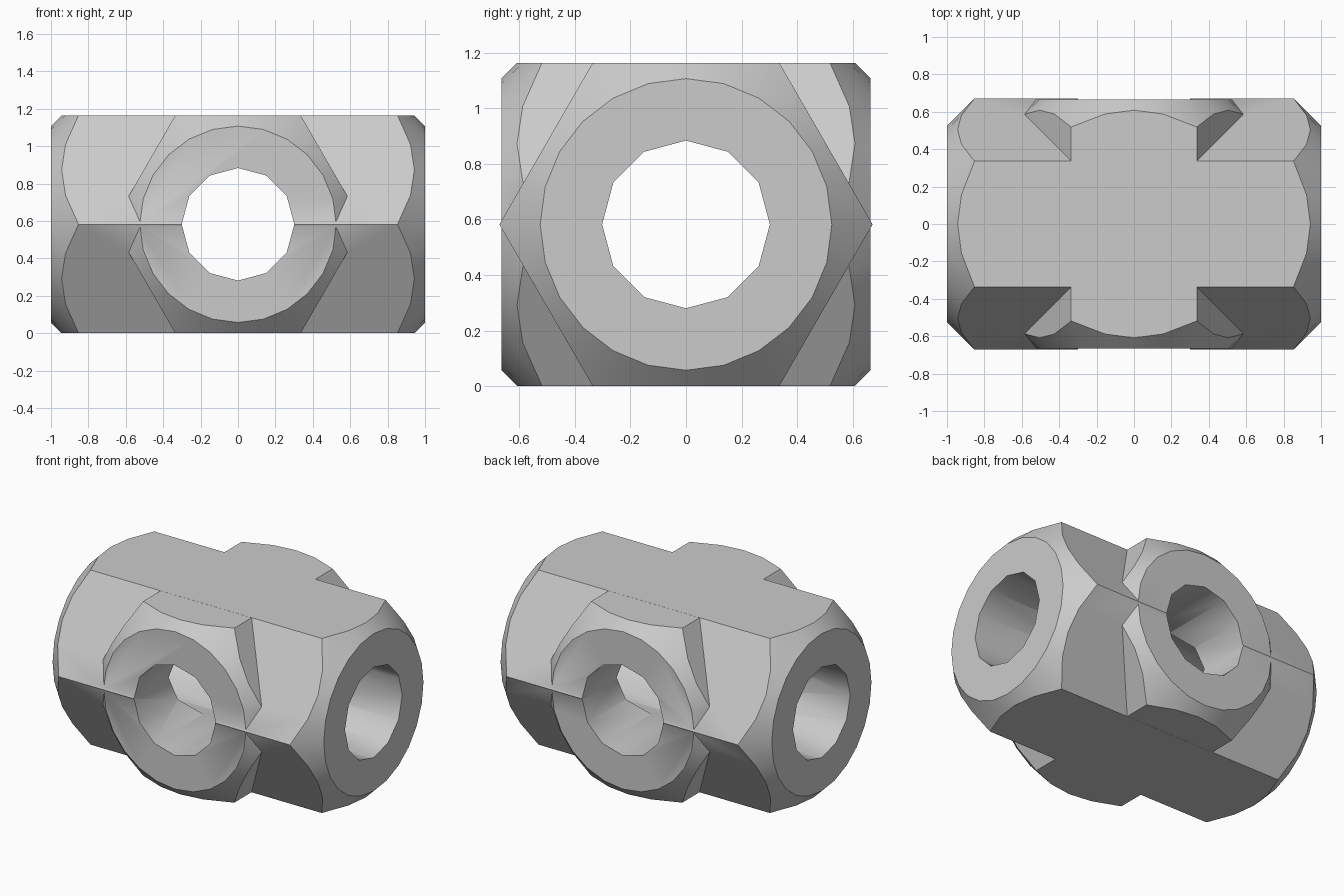
import bpy
import bmesh
from math import pi, radians, cos, sin
from mathutils import Matrix, Vector

if "Cube" in bpy.data.objects:
    bpy.data.objects.remove(bpy.data.objects["Cube"], do_unlink=True)

MID = 0.582                      # height of both bore axes
FACE_R = 0.525                   # radius of the round end faces

metal = bpy.data.materials.new("plain grey metal")
metal.use_nodes = True
GREY = (0.6, 0.6, 0.6, 1)
metal.diffuse_color = GREY
metal.node_tree.nodes["Principled BSDF"].inputs["Base Color"].default_value = GREY

TO_X = Matrix.Translation((0, 0, MID)) @ Matrix.Rotation(pi / 2, 4, "Y")
TO_Y = Matrix.Translation((0, 0, MID)) @ Matrix.Rotation(pi / 2, 4, "X")


def rod(name, sides, profile, matrix):
    """Closed solid; profile(angle) gives the (radius, height) points of each spoke."""
    bm = bmesh.new()
    spokes = []
    for i in range(sides):
        a = 2 * pi * i / sides
        spokes.append([bm.verts.new(matrix @ Vector((r * cos(a), r * sin(a), h)))
                       for r, h in profile(a)])
    for a, b in zip(spokes, spokes[1:] + spokes[:1]):
        for k in range(len(a) - 1):
            bm.faces.new((a[k], b[k], b[k + 1], a[k + 1]))
    bm.faces.new([s[0] for s in reversed(spokes)])
    bm.faces.new([s[-1] for s in spokes])
    # Merge the strips of each flat into one face
    bmesh.ops.dissolve_limit(bm, angle_limit=radians(1), verts=bm.verts, edges=bm.edges)
    bmesh.ops.recalc_face_normals(bm, faces=bm.faces)
    mesh = bpy.data.meshes.new(name)
    bm.to_mesh(mesh)
    bm.free()
    mesh.materials.append(metal)
    obj = bpy.data.objects.new(name, mesh)
    bpy.context.collection.objects.link(obj)
    return obj


def hex_bar(name, radius, half, matrix, corner):
    """Hexagonal bar with conical 45 degree chamfers on its ends."""
    def profile(a):
        r = radius * cos(pi / 6) / cos((a - corner) % (pi / 3) - pi / 6)
        shoulder = half - (r - FACE_R)
        return [(FACE_R, -half), (r, -shoulder), (r, shoulder), (FACE_R, half)]
    return rod(name, 24, profile, matrix)


def bore(radius, matrix):
    return rod("bore", 12, lambda a: [(radius, -1.5), (radius, 1.5)], matrix)


def combine(target, tool, operation):
    """Apply a boolean and remove the tool."""
    mod = target.modifiers.new(operation, "BOOLEAN")
    mod.operation, mod.object, mod.solver = operation, tool, "MANIFOLD"
    graph = bpy.context.evaluated_depsgraph_get()
    target_mesh = bpy.data.meshes.new_from_object(target.evaluated_get(graph))
    target.modifiers.clear()
    target.data = target_mesh
    bpy.data.objects.remove(tool, do_unlink=True)


# Two crossing hexagonal bars, flats on top and bottom
body = hex_bar("cross_fitting_body", 0.672, 1.0, TO_X, pi / 2)
combine(body, hex_bar("cross_bar", 0.6715, 0.665, TO_Y, 0), "UNION")

# Twelve-sided bores through both bars
combine(body, bore(0.302, TO_X), "DIFFERENCE")
combine(body, bore(0.301, TO_Y), "DIFFERENCE")

# Smooth chamfers and bores, crisp edges elsewhere
bpy.ops.object.select_all(action="DESELECT")
body.select_set(True)
bpy.context.view_layer.objects.active = body
bpy.ops.object.shade_smooth_by_angle(angle=radians(35))
